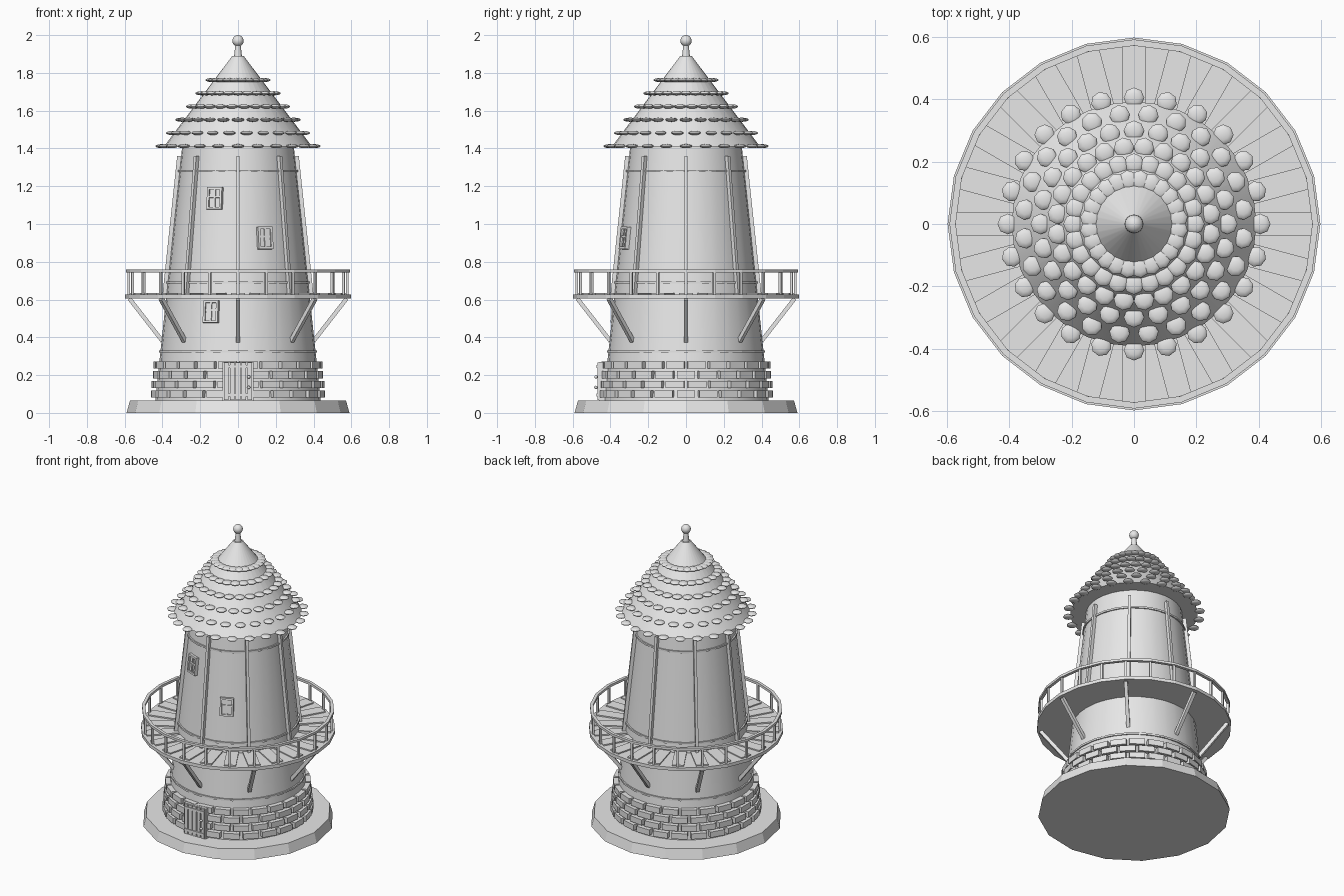
import bpy, bmesh, math
from math import radians, atan, asin, pi
from mathutils import Matrix, Vector

if "Cube" in bpy.data.objects:
    bpy.data.objects.remove(bpy.data.objects["Cube"], do_unlink=True)

stone = bpy.data.materials.new("plain_grey")
stone.use_nodes = True
GREY = (0.8, 0.8, 0.8, 1)
stone.diffuse_color = GREY
stone.node_tree.nodes["Principled BSDF"].inputs["Base Color"].default_value = GREY

TAPER = 0.106


def wall(z):
    """Tower radius at height z."""
    return 0.445 - TAPER * z


def roof(z):
    """Roof radius at height z."""
    return 0.03 + 0.755 * (1.89 - z)


def finish(name, bm, smooth=False):
    bmesh.ops.recalc_face_normals(bm, faces=bm.faces)
    mesh = bpy.data.meshes.new(name)
    bm.to_mesh(mesh)
    bm.free()
    mesh.materials.append(stone)
    ob = bpy.data.objects.new(name, mesh)
    bpy.context.collection.objects.link(ob)
    if smooth:
        bpy.ops.object.select_all(action='DESELECT')
        ob.select_set(True)
        bpy.context.view_layer.objects.active = ob
        bpy.ops.object.shade_smooth_by_angle(angle=radians(35))
    return ob


def lathe(name, profile, sides, smooth=False, ring=False):
    """Turn a (radius, z) profile; a ring joins its last point to its first."""
    bm = bmesh.new()
    loops = [[bm.verts.new((r * math.cos(2 * pi * i / sides),
                            r * math.sin(2 * pi * i / sides), z))
              for i in range(sides)] for r, z in profile]
    pairs = list(zip(loops, loops[1:]))
    if ring:
        pairs.append((loops[-1], loops[0]))
    else:
        bm.faces.new(loops[0])
        bm.faces.new(loops[-1])
    for a, b in pairs:
        for i in range(sides):
            j = (i + 1) % sides
            bm.faces.new((a[i], a[j], b[j], b[i]))
    return finish(name, bm, smooth)


def spin(i, count, offset=0.0):
    return Matrix.Rotation(2 * pi * (i + offset) / count, 4, 'Z')


def box(bm, frame, centre, size):
    m = frame @ Matrix.Translation(centre) @ Matrix.Diagonal((*size, 1))
    bmesh.ops.create_cube(bm, size=1, matrix=m)


def beam(bm, frame, start, end, width, depth):
    """Box between two points in the x = 0 plane of the frame."""
    a, b = Vector(start), Vector(end)
    d = b - a
    tilt = Matrix.Rotation(math.atan2(-d.y, d.z), 4, 'X')
    box(bm, frame @ Matrix.Translation((a + b) / 2) @ tilt, (0, 0, 0),
        (width, depth, d.length))


# Base, tower and roof
lathe("base_plinth", [(0.59, 0), (0.572, 0.065)], 16)
lathe("tower", [(wall(0.06), 0.06), (wall(1.42), 1.42)], 32, smooth=True)
lathe("roof_cone", [(roof(1.41), 1.41), (0.03, 1.89)], 32, smooth=True)
lathe("finial_neck", [(0.022, 1.88), (0.013, 1.955)], 16, smooth=True)
bm = bmesh.new()
bmesh.ops.create_uvsphere(bm, u_segments=16, v_segments=10, radius=0.03,
                          matrix=Matrix.Translation((0, 0, 1.97)))
finish("finial_ball", bm, smooth=True)

# Thin hoops around the tower
for label, z in (("lower", 0.325), ("middle", 0.69), ("upper", 1.28)):
    r = wall(z)
    lathe(label + "_hoop", [(r - 0.02, z - 0.006), (r + 0.009, z - 0.006),
                            (r + 0.009, z + 0.006), (r - 0.02, z + 0.006)],
          24, ring=True)

# Roof shingles in staggered rows
bm = bmesh.new()
for row in range(6):
    z = 1.412 + 0.07 * row
    for i in range(24):
        m = spin(i, 24, 0.5 * (row % 2)) @ Matrix.Translation((0, -roof(z) - 0.014, z))
        bmesh.ops.create_uvsphere(bm, u_segments=8, v_segments=6, radius=0.033,
                                  matrix=m @ Matrix.Diagonal((1, 1, 0.33, 1)))
finish("roof_shingles", bm, smooth=True)

# Bricks around the foot
bm = bmesh.new()
for row in range(4):
    z = 0.1 + 0.051 * row
    for i in range(24):
        if i == 0 and row % 2 == 0:
            continue
        box(bm, spin(i, 24, 0.5 * (row % 2)), (0, -wall(z) - 0.005, z),
            (0.097, 0.045, 0.038))
finish("foot_bricks", bm)

# Upright wall battens and balcony struts
battens, struts = bmesh.new(), bmesh.new()
for i in range(8):
    f = spin(i, 8)
    beam(battens, f, (0, -wall(0.62) - 0.009, 0.62),
         (0, -wall(1.36) - 0.009, 1.36), 0.018, 0.024)
    beam(struts, f, (0, -0.575, 0.605), (0, -0.4, 0.38), 0.022, 0.022)
finish("wall_battens", battens)
finish("balcony_struts", struts)

# Balcony deck, boards and railing
lathe("balcony_deck", [(0.598, 0.606), (0.598, 0.628)], 24)
boards, posts = bmesh.new(), bmesh.new()
for i in range(24):
    f = spin(i, 24)
    box(boards, f, (0, -0.46, 0.628), (0.075, 0.23, 0.016))
    box(posts, f, (0, -0.578, 0.685), (0.014, 0.014, 0.12))
finish("deck_boards", boards)
finish("railing_posts", posts)
lathe("railing_top", [(0.572, 0.742), (0.592, 0.742),
                      (0.592, 0.758), (0.572, 0.758)], 24, ring=True)

# Door with planks, cross bars, hinges and handle
bm = bmesh.new()
here = Matrix.Identity(4)
box(bm, here, (0, -0.43, 0.167), (0.164, 0.06, 0.205))
for i in range(5):
    box(bm, here, ((i - 2) * 0.031, -0.46, 0.167), (0.025, 0.016, 0.2))
for z in (0.095, 0.245):
    box(bm, here, (0, -0.467, z), (0.15, 0.012, 0.016))
finish("door", bm)
bm = bmesh.new()
for x, z in ((0.057, 0.135), (0.057, 0.19)):
    bmesh.ops.create_uvsphere(bm, u_segments=10, v_segments=6, radius=0.009,
                              matrix=Matrix.Translation((x, -0.477, z)))
finish("door_knobs", bm, smooth=True)

# Windows leaning with the wall
for label, x, z in (("upper", -0.12, 1.135), ("middle", 0.14, 0.925),
                    ("lower", -0.14, 0.535)):
    r = wall(z)
    f = (Matrix.Rotation(asin(x / r), 4, 'Z') @ Matrix.Translation((0, -r, z))
         @ Matrix.Rotation(-atan(TAPER), 4, 'X'))
    bm = bmesh.new()
    box(bm, f, (0, 0, 0), (0.07, 0.014, 0.105))
    for side in (-1, 1):
        box(bm, f, (side * 0.036, -0.004, 0), (0.012, 0.028, 0.118))
        box(bm, f, (0, -0.004, side * 0.053), (0.084, 0.028, 0.012))
    box(bm, f, (0, -0.006, 0), (0.01, 0.016, 0.1))
    box(bm, f, (0, -0.006, 0.008), (0.066, 0.016, 0.01))
    finish(label + "_window", bm)
